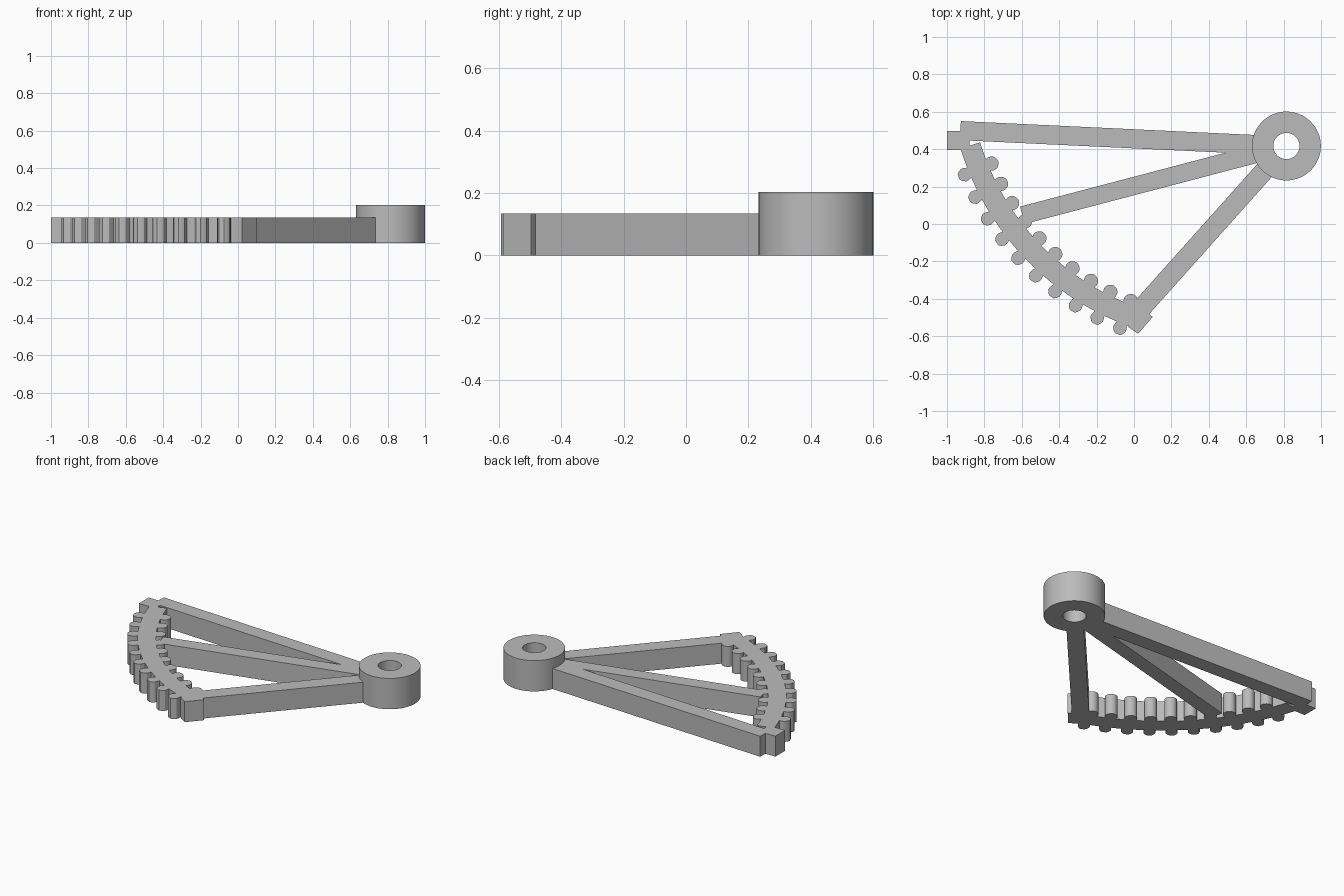
import bpy
import bmesh
from math import cos, sin, radians, pi
from mathutils import Vector

if "Cube" in bpy.data.objects:
    bpy.data.objects.remove(bpy.data.objects["Cube"])

GREY = (0.5, 0.5, 0.5, 1)
grey = bpy.data.materials.new("plain grey")
grey.use_nodes = True
grey.diffuse_color = GREY
grey.node_tree.nodes["Principled BSDF"].inputs["Base Color"].default_value = GREY

THICK = 0.135
HUB = Vector((0.815, 0.417))
ARC_CENTRE = Vector((0.478, 0.834))
ARC_RADIUS = 1.415


def polar(centre, radius, degrees):
    a = radians(degrees)
    return centre + Vector((cos(a), sin(a))) * radius


def finish(name, bm):
    bmesh.ops.recalc_face_normals(bm, faces=bm.faces[:])
    mesh = bpy.data.meshes.new(name)
    bm.to_mesh(mesh)
    bm.free()
    mesh.materials.append(grey)
    obj = bpy.data.objects.new(name, mesh)
    bpy.context.collection.objects.link(obj)
    bpy.ops.object.select_all(action='DESELECT')
    obj.select_set(True)
    bpy.context.view_layer.objects.active = obj
    bpy.ops.object.shade_smooth_by_angle(angle=radians(30))
    return obj


def plate(name, outline, height=THICK):
    """Extrude a flat outline upward from the ground."""
    bm = bmesh.new()
    face = bm.faces.new([bm.verts.new((p[0], p[1], 0)) for p in outline])
    top = bmesh.ops.extrude_face_region(bm, geom=[face], use_keep_orig=True)
    verts = [g for g in top["geom"] if isinstance(g, bmesh.types.BMVert)]
    bmesh.ops.translate(bm, verts=verts, vec=(0, 0, height))
    return finish(name, bm)


# Pivot hub: a ring swept from a rectangular section
def hub(name, inner, outer, height, sides=64):
    bm = bmesh.new()
    section = ((inner, 0), (outer, 0), (outer, height), (inner, height))
    rings = []
    for i in range(sides):
        ring = []
        for r, z in section:
            p = polar(HUB, r, 360 * i / sides)
            ring.append(bm.verts.new((p.x, p.y, z)))
        rings.append(ring)
    for i in range(sides):
        a, b = rings[i], rings[(i + 1) % sides]
        for k in range(4):
            n = (k + 1) % 4
            bm.faces.new((a[k], b[k], b[n], a[n]))
    finish(name, bm)


hub("pivot_hub", 0.07, 0.184, 0.203)


# Arms radiating from the hub
def arm(name, degrees, length, width=0.102):
    d = polar(Vector((0, 0)), 1, degrees)
    side = Vector((-d.y, d.x)) * width / 2
    start, end = HUB + d * 0.13, HUB + d * length
    plate(name, [start + side, end + side, end - side, start - side])


arm("back_arm", 177.3, 1.745)
arm("middle_arm", 194.7, 1.46, 0.096)
arm("front_arm", 228.2, 1.2, 0.104)

# Curved rim
steps = 32
angles = [197 + (251.5 - 197) * i / steps for i in range(steps + 1)]
plate("rim", [polar(ARC_CENTRE, ARC_RADIUS + 0.055, a) for a in angles]
      + [polar(ARC_CENTRE, ARC_RADIUS - 0.055, a) for a in reversed(angles)])

# Blocks closing both ends of the rim
plate("left_end_block", [(-1, 0.395), (-0.88, 0.395), (-0.88, 0.497), (-1, 0.497)])
plate("front_end_block", [(-0.03, -0.551), (0.022, -0.587), (0.1, -0.497),
                          (0.067, -0.471), (-0.04, -0.45)])

# Teeth: round inner end, blunt bulbous outer end
half = [(0.116, 0.014), (0.106, 0.026), (0.088, 0.036), (0.074, 0.035), (0.05, 0.028),
        (-0.05, 0.028)]
half += [(-0.074 + 0.038 * cos(t), 0.038 * sin(t))
         for t in (pi * (0.28 + 0.08 * i) for i in range(9))]
profile = half + [(-0.112, 0)] + [(u, -v) for u, v in reversed(half)]
for i in range(10):
    a = 202.4 + 5.1 * i
    c = polar(ARC_CENTRE, ARC_RADIUS, a)
    d = polar(Vector((0, 0)), 1, a)
    t = Vector((-d.y, d.x))
    plate(f"tooth_{i + 1}", [c + d * u + t * v for u, v in profile])
